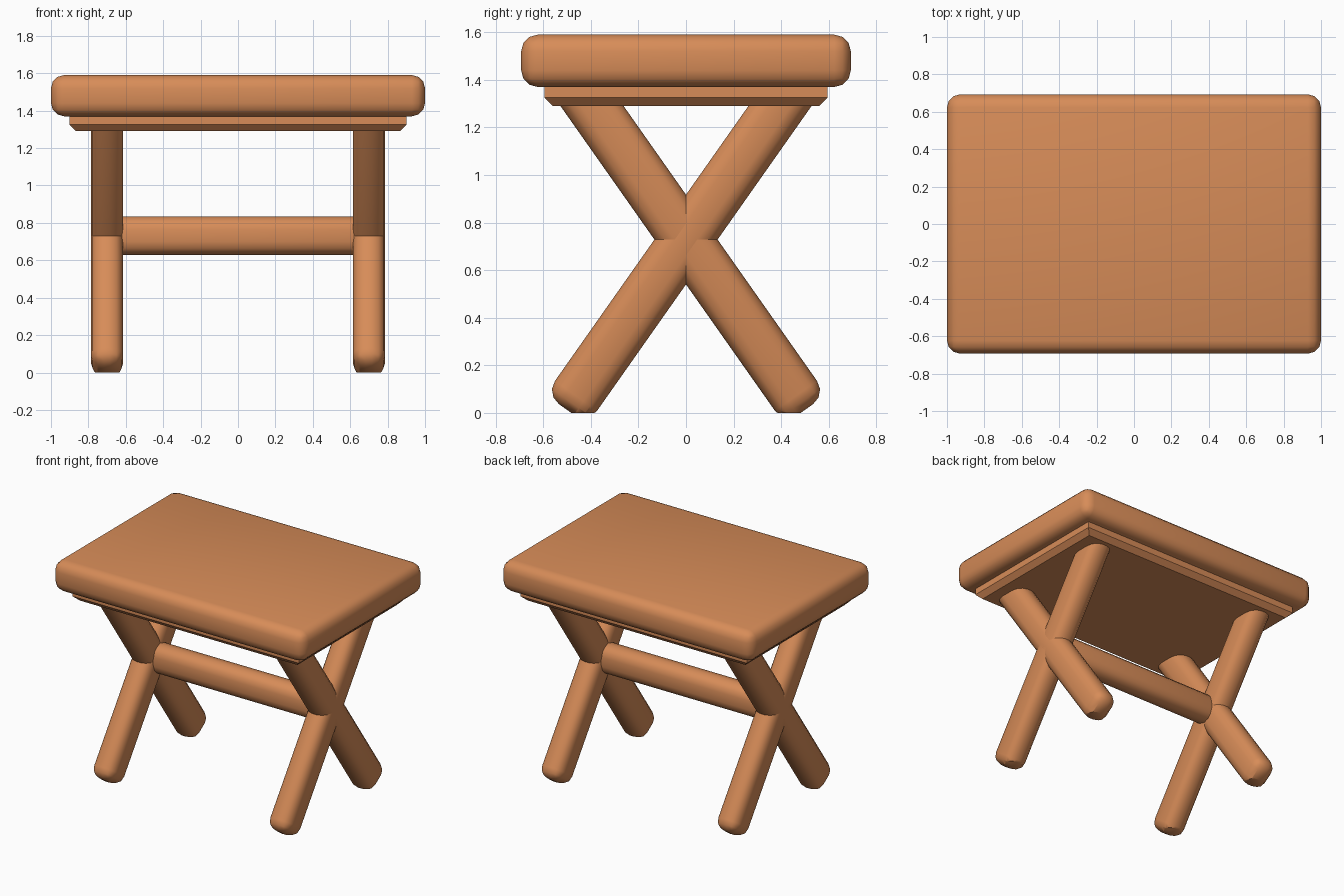
import bpy, bmesh, math
from mathutils import Matrix, Vector

if "Cube" in bpy.data.objects:
    bpy.data.objects.remove(bpy.data.objects["Cube"])

wood = bpy.data.materials.new("warm_wood")
wood.diffuse_color = (0.68, 0.263, 0.098, 1)
wood.use_nodes = True
wood.node_tree.nodes["Principled BSDF"].inputs["Base Color"].default_value = wood.diffuse_color


def rounded_box(size, radius, segments=3):
    """Box centred on the origin with every edge rounded."""
    bm = bmesh.new()
    bmesh.ops.create_cube(bm, size=1)
    bmesh.ops.scale(bm, vec=size, verts=bm.verts)
    if radius:
        bmesh.ops.bevel(bm, geom=bm.edges[:], offset=radius, segments=segments,
                        profile=0.5, affect='EDGES')
    return bm


def cut(bm, z, normal):
    """Remove everything on the normal side of height z and cap the hole."""
    res = bmesh.ops.bisect_plane(bm, geom=bm.verts[:] + bm.edges[:] + bm.faces[:],
                                 plane_co=(0, 0, z), plane_no=normal, clear_outer=True)
    edges = [e for e in res['geom_cut'] if isinstance(e, bmesh.types.BMEdge)]
    bmesh.ops.edgeloop_fill(bm, edges=edges)


def finish(bm, name, angle):
    bmesh.ops.recalc_face_normals(bm, faces=bm.faces)
    mesh = bpy.data.meshes.new(name)
    bm.to_mesh(mesh)
    bm.free()
    mesh.materials.append(wood)
    obj = bpy.data.objects.new(name, mesh)
    bpy.context.collection.objects.link(obj)
    bpy.ops.object.select_all(action='DESELECT')
    obj.select_set(True)
    bpy.context.view_layer.objects.active = obj
    bpy.ops.object.shade_smooth_by_angle(angle=math.radians(angle))
    return obj


# Seat slab with rounded edges
bm = rounded_box((2.0, 1.386, 0.22), 0.07)
bmesh.ops.translate(bm, vec=(0, 0, 1.48), verts=bm.verts)
finish(bm, "seat", 40)

# Under-seat panel, chamfered along the bottom rim
bm = rounded_box((1.80, 1.19, 0.10), 0)
bmesh.ops.translate(bm, vec=(0, 0, 1.34), verts=bm.verts)
rim = [e for e in bm.edges if all(v.co.z < 1.3 for v in e.verts)]
bmesh.ops.bevel(bm, geom=rim, offset=0.035, segments=1, affect='EDGES')
finish(bm, "under_panel", 20)

# Crossed legs at each end, cut level at the floor and under the seat
CROSS = 0.73
tilt = math.radians(35.2)
for side, x in (("left", -0.70), ("right", 0.70)):
    for place, s in (("front", 1), ("back", -1)):
        bm = rounded_box((0.172, 0.217, 1.744), 0.07)
        bm.transform(Matrix.Translation((x, 0, CROSS)) @ Matrix.Rotation(-s * tilt, 4, 'X'))
        cut(bm, 0.003, Vector((0, 0, -1)))
        cut(bm, 1.30, Vector((0, 0, 1)))
        low = min(v.co.z for v in bm.verts)
        bmesh.ops.translate(bm, vec=(0, 0, -low), verts=[v for v in bm.verts if v.co.z < 0.3])
        finish(bm, f"{side}_{place}_leg", 40)

# Stretcher bar joining the two crossings
bm = rounded_box((1.40, 0.16, 0.205), 0.07)
bmesh.ops.translate(bm, vec=(0, 0, 0.732), verts=bm.verts)
finish(bm, "stretcher", 40)
